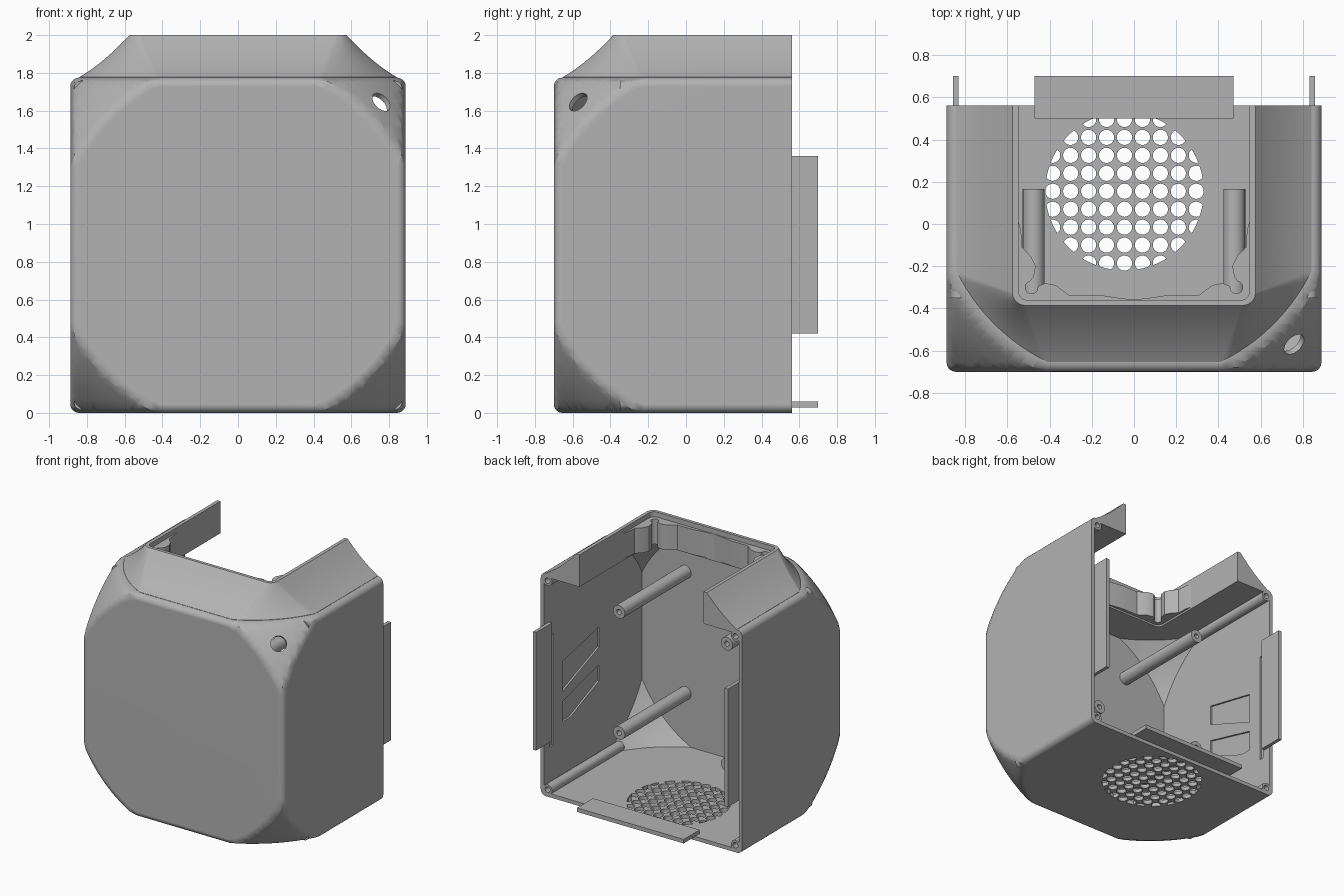
import bpy, bmesh, math
from mathutils import Vector

if "Cube" in bpy.data.objects:
    bpy.data.objects.remove(bpy.data.objects["Cube"])

grey = bpy.data.materials.new("plain_grey")
grey.use_nodes = True
grey.diffuse_color = (0.45, 0.45, 0.45, 1)
grey.node_tree.nodes["Principled BSDF"].inputs["Base Color"].default_value = (0.45, 0.45, 0.45, 1)

HALF, BALL = 0.8875, 1.315           # half width of the shell, radius that trims its corners
CENTRE = Vector((0, 0.1875, HALF))
BACK, WALL, TOP = 0.56, 0.03, 2.0
AXES = {"x": lambda a, b, h: (h, a, b), "y": lambda a, b, h: (a, h, b), "z": lambda a, b, h: (a, b, h)}


def finish(bm, name):
    bmesh.ops.recalc_face_normals(bm, faces=bm.faces)
    mesh = bpy.data.meshes.new(name)
    bm.to_mesh(mesh)
    bm.free()
    ob = bpy.data.objects.new(name, mesh)
    mesh.materials.append(grey)
    bpy.context.collection.objects.link(ob)
    return ob


def box(name, lo, hi, bevel=0):
    bm = bmesh.new()
    bmesh.ops.create_cube(bm, size=1)
    lo, hi = Vector(lo), Vector(hi)
    for v in bm.verts:
        v.co = (lo + hi) / 2 + v.co * (hi - lo)
    if bevel:
        bmesh.ops.bevel(bm, geom=bm.edges[:], offset=bevel, segments=5, profile=0.5, affect='EDGES')
    return finish(bm, name)


def lathe(name, profile, at, axis, steps=24):
    """Turn (radius, height) points around an axis through a point."""
    bm = bmesh.new()
    vs = [bm.verts.new((r, 0, h)) for r, h in profile]
    es = [bm.edges.new(p) for p in zip(vs, vs[1:])]
    bmesh.ops.spin(bm, geom=vs + es, cent=(0, 0, 0), axis=(0, 0, 1), angle=2 * math.pi, steps=steps)
    bmesh.ops.remove_doubles(bm, verts=bm.verts, dist=1e-5)
    turn = Vector((0, 0, 1)).rotation_difference(Vector(axis))
    for v in bm.verts:
        v.co = turn @ v.co + Vector(at)
    return finish(bm, name)


def prisms(name, outlines, axis):
    """Extrude each (points, low, high) outline along an axis."""
    bm = bmesh.new()
    for pts, lo, hi in outlines:
        a, b = ([bm.verts.new(AXES[axis](*p, h)) for p in pts] for h in (lo, hi))
        bm.faces.new(a)
        bm.faces.new(b)
        for i in range(len(pts)):
            j = (i + 1) % len(pts)
            bm.faces.new((a[i], a[j], b[j], b[i]))
    return finish(bm, name)


def ball(name, radius):
    bm = bmesh.new()
    bmesh.ops.create_uvsphere(bm, u_segments=112, v_segments=56, radius=radius)
    bmesh.ops.translate(bm, verts=bm.verts, vec=CENTRE)
    return finish(bm, name)


def combine(ob, other, op):
    m = ob.modifiers.new(op, 'BOOLEAN')
    m.object, m.operation, m.solver = other, op, 'EXACT'
    bpy.context.view_layer.objects.active = ob
    bpy.ops.object.modifier_apply(modifier=m.name)
    bpy.data.objects.remove(other)


def circle(x, y, r, n, a0=0, a1=360):
    full = a1 - a0 == 360
    angs = [math.radians(a0 + (a1 - a0) * i / (n if full else n - 1)) for i in range(n)]
    return [(x + r * math.cos(a), y + r * math.sin(a)) for a in angs]


def mirrored(pts):
    return pts + [(-x, y) for x, y in reversed(pts)]


# Shell: rounded box trimmed by a ball, rims softened by double cones
shell = box("shell", CENTRE - Vector((HALF,) * 3), CENTRE + Vector((HALF,) * 3), 0.045)
combine(shell, ball("trim_ball", BALL), 'INTERSECT')
rim = math.sqrt(BALL ** 2 - HALF ** 2) - 0.03
slope = math.tan(math.radians(23.7))
apex = HALF + rim * slope
for axis in ((1, 0, 0), (0, 1, 0), (0, 0, 1)):
    cone = lathe("trim_cone", [(0, -apex), (apex / slope, 0), (0, apex)], CENTRE, axis, 112)
    combine(shell, cone, 'INTERSECT')

# Collar: loft from the trimmed outline to a small rounded opening, slightly concave
reach, side = 0.935, 0.84
a = math.degrees(math.asin(math.sqrt(reach ** 2 - side ** 2) / reach))
low = mirrored([(side, 0.9)] + circle(0, CENTRE.y, reach, 14, -a, -90 + a))
high = mirrored([(0.575, 0.9)] + circle(0.515, -0.325, 0.06, 14, 0, -90))
bm = bmesh.new()
rings = []
for f in [-1] + [i / 8 for i in range(9)]:
    t = max(f, 0)
    z = 1.755 if f < 0 else 1.777 + (TOP - 1.777) * (0.7 * t + 0.3 * t * t)
    rings.append([bm.verts.new((p[0] + (q[0] - p[0]) * t, p[1] + (q[1] - p[1]) * t, z))
                  for p, q in zip(low, high)])
for r, s in zip(rings, rings[1:]):
    for i in range(len(r)):
        j = (i + 1) % len(r)
        bm.faces.new((r[i], r[j], s[j], s[i]))
bm.faces.new(rings[0])
bm.faces.new(rings[-1])
combine(shell, finish(bm, "collar"), 'UNION')

# Hollow inside, open back and open top
inner = HALF - WALL
cavity = box("cavity", (-inner, CENTRE.y - inner, WALL), (inner, 1.15, 2 * HALF - WALL))
combine(cavity, ball("cavity_ball", BALL - WALL), 'INTERSECT')
combine(shell, cavity, 'DIFFERENCE')
combine(shell, box("back_cut", (-2, BACK, -1), (2, 3, 3)), 'DIFFERENCE')
opening = mirrored([(0.547, 0.8)] + circle(0.507, -0.32, 0.04, 6, 0, -90))
combine(shell, prisms("top_cut", [(opening, 1.6, 2.2)], "z"), 'DIFFERENCE')

# Cable hole through one upper corner
diagonal = Vector((1, -1, 1)).normalized()
bore = lathe("bore", [(0, 1), (0.058, 1), (0.058, 1.6), (0, 1.6)], CENTRE, diagonal)
combine(shell, bore, 'DIFFERENCE')

# Vent in the floor: a square grid of round holes clipped to a disc
vx, vy, pitch = -0.045, 0.155, 0.085
grid = [(circle(vx + i * pitch, vy + j * pitch, 0.036, 20), -0.1, 0.1)
        for i in range(-4, 5) for j in range(-4, 5) if math.hypot(i, j) * pitch < 0.4]
vent = prisms("vent_holes", grid, "z")
combine(vent, prisms("vent_disc", [(circle(vx, vy, 0.375, 72), -0.2, 0.2)], "z"), 'INTERSECT')
combine(shell, vent, 'DIFFERENCE')

# Shallow slanted recesses and a groove inside both side walls
slots = [[(0.33, 0.98), (-0.13, 1.08), (-0.13, 0.92), (0.33, 0.74)],
         [(0.33, 0.66), (-0.13, 0.78), (-0.13, 0.65), (0.23, 0.5), (0.33, 0.5)],
         [(0.45, 0.36), (0.49, 0.36), (0.49, 1.25), (0.45, 1.25)]]
cuts = [(s, sx * 0.8, sx * 0.872) for s in slots for sx in (1, -1)]
combine(shell, prisms("recesses", cuts, "x"), 'DIFFERENCE')


def post(name, at, axis, r, length, hole, depth=0.12):
    return lathe(name, [(0, 0), (r, 0), (r, length), (hole, length),
                        (hole, length - depth), (0, length - depth)], at, axis)


parts = [shell]
for sx, label in ((1, "left"), (-1, "right")):
    # Standoffs from the front wall, screw posts along the corners
    for z, level in ((0.45, "lower"), (1.415, "upper")):
        parts.append(post(f"{label}_{level}_standoff", (sx * 0.475, -0.68, z), (0, 1, 0), 0.052, 0.845, 0.02))
    for z, level in ((0.056, "lower"), (1.719, "upper")):
        parts.append(post(f"{label}_{level}_corner_post", (sx * 0.828, -0.35, z), (0, 1, 0), 0.04, BACK + 0.35, 0.022))
    # Side locating tab
    xs = sorted((sx * 0.83, sx * 0.858))
    parts.append(box(f"{label}_tab", (xs[0], 0.5, 0.42), (xs[1], 0.7, 1.36)))
parts.append(box("floor_tab", (-0.47, 0.5, 0.028), (0.47, 0.7, 0.06)))

# Wavy lining inside the collar, with a screw bore in each front corner
wave = [(0.56, 0.06), (0.535, -0.03), (0.53, -0.11), (0.49, -0.15), (0.465, -0.2), (0.475, -0.25)]
wave += circle(0.485, -0.3, 0.03, 12, 80, -190)[::-1][::-1]
wave += [(0.42, -0.28), (0.37, -0.29), (0.31, -0.335), (0.17, -0.335), (0.06, -0.352), (0, -0.358),
         (0, -0.38), (0.5, -0.38), (0.56, -0.33)]
for sx, label in ((1, "left"), (-1, "right")):
    parts.append(prisms(f"{label}_collar_lining", [([(sx * x, y) for x, y in wave], 1.76, 1.96)], "z"))

# Smooth shading with crisp edges
for ob in parts:
    bpy.ops.object.select_all(action='DESELECT')
    ob.select_set(True)
    bpy.context.view_layer.objects.active = ob
    bpy.ops.object.shade_smooth_by_angle(angle=math.radians(32))
    ob.modifiers.new("even_normals", 'WEIGHTED_NORMAL').keep_sharp = True
